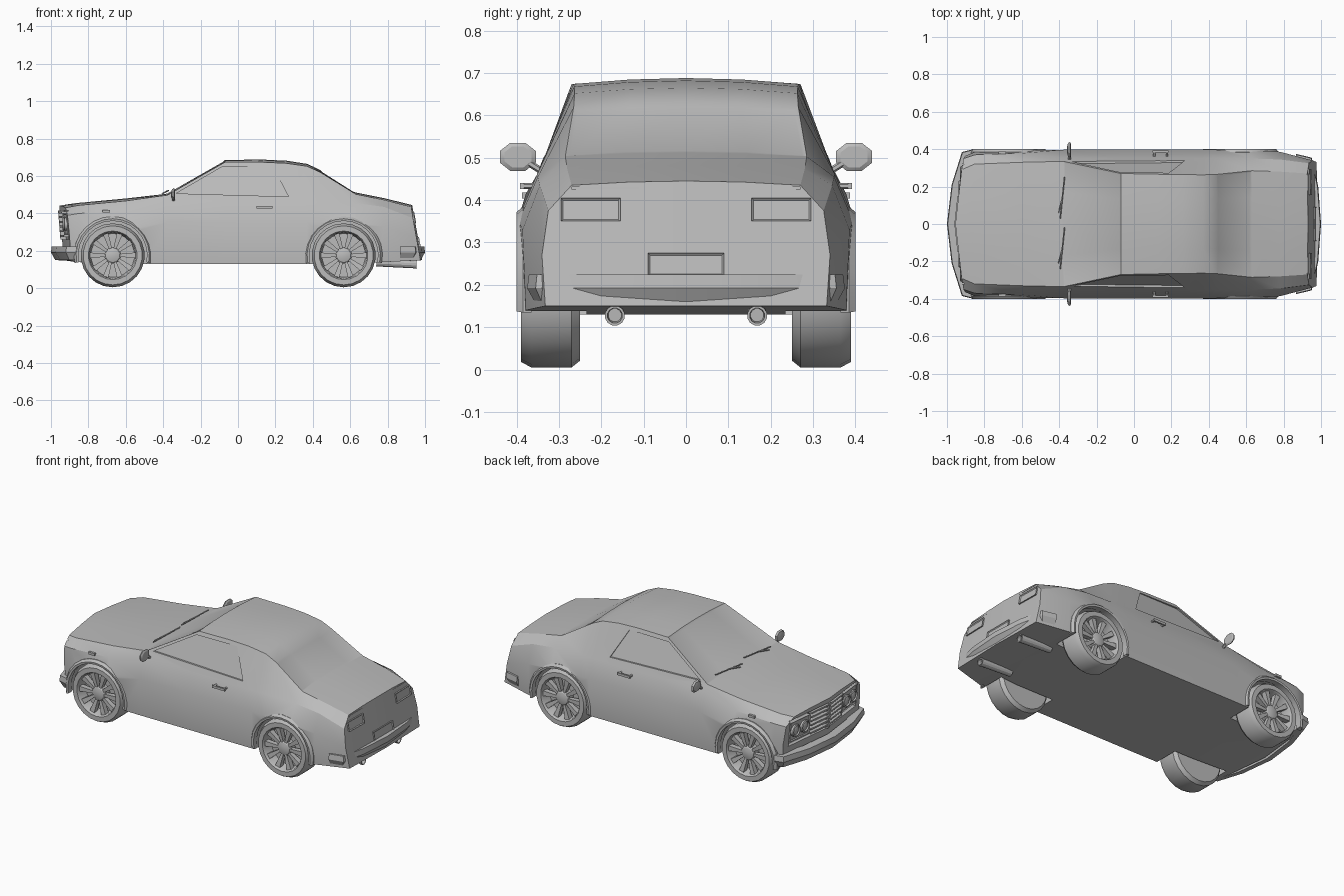
import bpy, bmesh
from math import sin, cos, pi, radians
from mathutils import Vector

if "Cube" in bpy.data.objects:
    bpy.data.objects.remove(bpy.data.objects["Cube"])

grey = bpy.data.materials.new("plain_grey")
grey.use_nodes = True
grey.diffuse_color = (0.5, 0.5, 0.5, 1)
grey.node_tree.nodes["Principled BSDF"].inputs["Base Color"].default_value = (0.5, 0.5, 0.5, 1)


def smooth(ob):
    bpy.ops.object.select_all(action='DESELECT')
    ob.select_set(True)
    bpy.context.view_layer.objects.active = ob
    bpy.ops.object.shade_smooth_by_angle(angle=radians(28))


def loft(name, *lofts, split=False, edit=None):
    """Skin one or more lists of closed rings into one object."""
    bm = bmesh.new()
    for rings in lofts:
        vs = [[bm.verts.new(p) for p in ring] for ring in rings]
        n = len(vs[0])
        for a, b in zip(vs, vs[1:]):
            for i in range(n):
                j = (i + 1) % n
                bm.faces.new((a[i], a[j], b[j], b[i]))
        for end in (vs[0], vs[-1]):
            if split:
                bm.faces.new(end[:n // 2 + 1])
                bm.faces.new(end[n // 2:] + end[:1])
            else:
                bm.faces.new(end)
    bmesh.ops.recalc_face_normals(bm, faces=bm.faces)
    if edit:
        edit(bm)
    me = bpy.data.meshes.new(name)
    bm.to_mesh(me)
    bm.free()
    me.materials.append(grey)
    ob = bpy.data.objects.new(name, me)
    bpy.context.collection.objects.link(ob)
    smooth(ob)
    return ob


def lathe(name, profile, centre, axis, segs=20, stretch=(1, 1)):
    """Turn (radius, offset) pairs about an axis."""
    axis, centre = Vector(axis).normalized(), Vector(centre)
    v = Vector((0, 0, 1)).cross(axis).normalized()
    w = axis.cross(v)
    ang = [2 * pi * (i + 0.5) / segs for i in range(segs)]
    return loft(name, [[centre + axis * d + v * r * cos(a) * stretch[0] + w * r * sin(a) * stretch[1]
                        for a in ang] for r, d in profile])


def bar(name, a, b, r, segs=6, stretch=(1, 1)):
    axis = Vector(b) - Vector(a)
    return lathe(name, [(r, 0), (r, axis.length)], a, axis, segs, stretch)


def cut(ob, cutter):
    cutter.hide_render = True
    mod = ob.modifiers.new("cut", 'BOOLEAN')
    mod.operation, mod.solver, mod.object = 'DIFFERENCE', 'EXACT', cutter
    bpy.context.view_layer.objects.active = ob
    bpy.ops.object.modifier_apply(modifier=mod.name)
    bpy.data.objects.remove(cutter)


# Body shell: x, bottom z, waist y, shoulder y z, upper edge y z, centre z, sweep, rake
stations = [
    (-.955, .15, .365, .35, .39, .29, .43, .442, .045, -.08),
    (-.87, .14, .385, .37, .40, .32, .443, .455, .02, 0),
    (-.6, .13, .395, .378, .415, .33, .467, .48, 0, 0),
    (-.39, .13, .397, .353, .458, .335, .498, .504, .015, 0),
    (-.07, .13, .397, .352, .46, .27, .674, .686, 0, 0),
    (.13, .13, .397, .352, .46, .266, .674, .688, 0, 0),
    (.26, .13, .397, .352, .46, .264, .668, .682, 0, 0),
    (.37, .13, .397, .352, .46, .263, .652, .665, 0, 0),
    (.44, .13, .397, .352, .46, .265, .62, .632, 0, 0),
    (.63, .13, .395, .35, .455, .285, .503, .512, 0, 0),
    (.78, .14, .386, .345, .435, .28, .472, .482, 0, 0),
    (.932, .15, .34, .325, .375, .27, .435, .445, -.01, -.18),
]


def section(x, zb, w, ys, zs, yt, zt, zc, sweep, rake):
    half = [(w - .008, zb), (w, zs - .105), (ys, zs), (yt, zt), (yt * .5, zt + (zc - zt) * .75)]
    pts = [(0, zb)] + half + [(0, zc)] + [(-y, z) for y, z in reversed(half)]
    return [(x + sweep * abs(y) / .4 + rake * (z - .44), y, z) for y, z in pts]


def glass_insets(bm):
    for lo, hi in ((-.39, -.07), (.44, .63)):
        fs = [f for f in bm.faces if lo < f.calc_center_median().x < hi
              and abs(f.calc_center_median().y) < .25 and f.normal.z > .3]
        bmesh.ops.inset_region(bm, faces=fs, thickness=.014, depth=-.004)


body = loft("body", [section(*s) for s in stations], split=True, edit=glass_insets)

WHEELS = [(x, s) for x in (-.67, .565) for s in (1, -1)]
AXLE = .176

# Wheel wells and recessed side windows
for x, s in WHEELS:
    cut(body, lathe("well_cutter", [(.188, 0), (.188, .3)], (x, s * .235, AXLE), (0, s, 0), 28))
window = [(-.33, .507), (-.08, .652), (.185, .652), (.27, .49)]
for s in (1, -1):
    rings = [[(x, s * (.337 - (z - .5) * .38 + d), z) for x, z in window] for d in (-.012, .06)]
    cut(body, loft("window_cutter", rings))


# Shapes that follow the front and rear panels
def nose(y, z):
    return -.955 + .045 * abs(y) / .4 - .08 * (z - .44)


def tail(y, z):
    return .932 - .01 * abs(y) / .4 - .18 * (z - .44)


def strip(name, ys, z0, z1, face, out, back, edit=None):
    s = 1 if face is tail else -1
    return loft(name, [[(face(y, z) + s * d, y, z) for d, z in
                        ((-back, z0), (out, z0), (out, z1), (-back, z1))] for y in ys], edit=edit)


def framed(bm):
    fs = [f for f in bm.faces if abs(f.normal.x) > .9]
    bmesh.ops.inset_individual(bm, faces=fs, thickness=.007, depth=-.005)


cut(body, strip("grille_cutter", (-.32, 0, .32), .26, .415, nose, .05, .022))
smooth(body)
for i in range(6):
    z = .275 + i * .025
    strip("grille_bar", (-.15, 0, .15), z, z + .01, nose, .008, .03)
strip("grille_post", (-.008, .008), .26, .415, nose, .01, .03)
for s in (1, -1):
    strip("headlight_surround", (s * .155, s * .315), .285, .4, nose, .004, .03, framed)
    for y in (.198, .272):
        lathe("headlight", [(.036, 0), (.036, .03), (.029, .034), (.026, .026), (.012, .032)],
              (nose(y, .343) + .02, s * y, .343), (-1, 0, 0), 16)
    strip("tail_light", (s * .155, s * .295), .35, .405, tail, .008, .02, framed)
strip("rear_plate", (-.09, .09), .222, .275, tail, .008, .02, framed)
strip("boot_lip", (-.27, .27), .425, .432, tail, .004, .02)


# Wraparound bumpers: path x, y with inward direction
def bumper(name, path):
    path = path + [(x, -y, ox, -oy) for x, y, ox, oy in reversed(path[:-1])]
    prof = [(.055, .224), (.004, .224), (0, .192), (.022, .152), (.055, .148)]
    loft(name, [[(x + ox * d, y + oy * d, z) for d, z in prof] for x, y, ox, oy in path])


bumper("front_bumper", [(-.86, .4, 0, -1), (-.92, .385, .8, -.8), (-.975, .21, 1, 0), (-1, 0, 1, 0)])
bumper("rear_bumper", [(.865, .375, 0, -1), (.95, .355, -.8, -.8), (.985, .2, -1, 0), (1, 0, -1, 0)])

# Wheels, spokes, hubs and arch lips
tyre = [(.1, 0), (.155, 0), (.171, .02), (.171, .115), (.158, .14), (.13, .14),
        (.124, .13), (.117, .075), (.03, .075)]
for x, s in WHEELS:
    lathe("wheel", tyre, (x, s * .25, AXLE), (0, s, 0), 22)
    lathe("hub", [(.045, 0), (.045, .045), (.036, .055), (.018, .06)], (x, s * .32, AXLE), (0, s, 0), 14)
    spokes = []
    for k in range(10):
        a = 2 * pi * k / 10
        spokes.append([[(x + r * cos(a) - t * sin(a), s * y, AXLE + r * sin(a) + t * cos(a))
                        for t, y in ((-h, .345), (h, .345), (h, o), (-h, o))]
                       for r, h, o in ((.03, .007, .37), (.121, .015, .378))])
    loft("spokes", *spokes)
    arc = [-.2 + (pi + .4) * i / 14 for i in range(15)]
    lip = [(.184, .365), (.184, .398), (.196, .4), (.208, .385), (.208, .365)]
    loft("arch_lip", [[(x + r * cos(a), s * y, AXLE + r * sin(a)) for r, y in lip] for a in arc])

# Mirrors, handles, markers, wipers and exhausts
for s in (1, -1):
    lathe("mirror", [(.03, 0), (.04, .006), (.032, .016), (.015, .021)], (-.337, s * .397, .502),
          (-1, 0, 0), 8, (1.15, .9))
    bar("mirror_arm", (-.345, s * .335, .465), (-.345, s * .375, .49), .008)
    bar("door_handle", (.1, s * .387, .433), (.185, s * .387, .433), .009, 4, (.8, 1.1))
    for x in (.108, .177):
        bar("handle_foot", (x, s * .36, .433), (x, s * .387, .433), .007)
    bar("side_marker", (-.725, s * .38, .411), (-.685, s * .38, .411), .01, 4)
    lathe("exhaust", [(.022, 0), (.022, .2), (.024, .2), (.024, .215), (.018, .215), (.016, .195)],
          (.74, s * .168, .138), (1, 0, -.05), 12)
for y0, y1 in ((.03, .25), (-.24, -.02)):
    bar("wiper", (-.395, y0, .511), (-.372, y1, .522), .004)
    bar("wiper_arm", (-.405, (y0 + y1) / 2 - .08, .505), (-.383, (y0 + y1) / 2, .518), .004)
